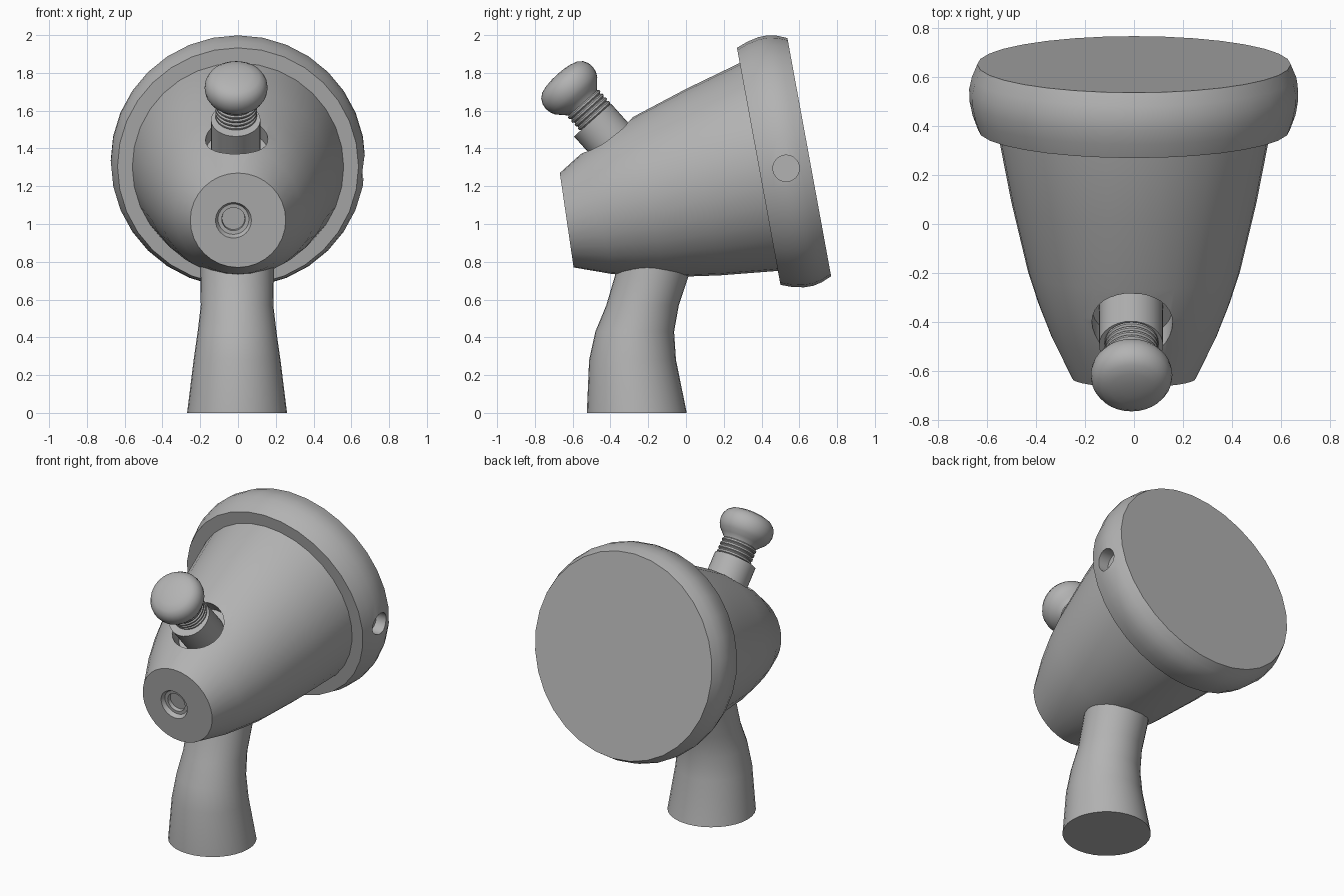
import bpy, bmesh, math
from mathutils import Vector

if "Cube" in bpy.data.objects:
    bpy.data.objects.remove(bpy.data.objects["Cube"])

SEG = 32


def loft(name, rings, x=0.0, seg=SEG):
    """Skin circles, each given by its two opposite side-view points (y, z, y, z)."""
    bm = bmesh.new()
    loops = []
    for ay, az, by, bz in rings:
        c = Vector((x, (ay + by) / 2, (az + bz) / 2))
        v = Vector((0, (ay - by) / 2, (az - bz) / 2))
        u = Vector((v.length, 0, 0))
        loops.append([bm.verts.new(c + u * math.cos(t) + v * math.sin(t))
                      for t in (2 * math.pi * i / seg for i in range(seg))])
    for a, b in zip(loops, loops[1:]):
        for i in range(seg):
            j = (i + 1) % seg
            bm.faces.new((a[i], a[j], b[j], b[i]))
    bm.faces.new(loops[0])
    bm.faces.new(loops[-1])
    bmesh.ops.recalc_face_normals(bm, faces=bm.faces)
    me = bpy.data.meshes.new(name)
    bm.to_mesh(me)
    bm.free()
    ob = bpy.data.objects.new(name, me)
    bpy.context.collection.objects.link(ob)
    return ob


def lathe(name, origin, axis, profile, x=0.0, seg=SEG):
    """Turn a (distance, radius) profile about an axis lying in the side view."""
    (oy, oz), (dy, dz) = origin, axis
    return loft(name, [(oy + s * dy - r * dz, oz + s * dz + r * dy,
                        oy + s * dy + r * dz, oz + s * dz - r * dy)
                       for s, r in profile], x, seg)


def cut(ob, cutter):
    m = ob.modifiers.new("cut", 'BOOLEAN')
    m.operation = 'DIFFERENCE'
    m.solver = 'EXACT'
    m.object = cutter
    bpy.context.view_layer.objects.active = ob
    bpy.ops.object.modifier_apply(modifier=m.name)
    bpy.data.objects.remove(cutter)


MAIN = (math.cos(math.radians(10.4)), math.sin(math.radians(10.4)))
STICK = (-0.667, 0.745)
STICK_O = (-0.49, 1.545)
KNOB_O = (-0.474, 1.56)

# Tapered body, with top and bottom side-view points per ring
body = loft("body", [(-0.668, 1.27, -0.595, 0.77),
                     (-0.53, 1.395, -0.39, 0.735),
                     (-0.40, 1.492, -0.25, 0.725),
                     (-0.27, 1.572, -0.12, 0.718),
                     (0.0, 1.715, 0.18, 0.728),
                     (0.29, 1.855, 0.49, 0.752),
                     (0.33, 1.867, 0.53, 0.757)])
# Recess round the stick and stepped hole in the nose
cut(body, lathe("stick_cutter", STICK_O, STICK, [(-0.22, 0.165), (0.2, 0.165)], -0.007))
cut(body, lathe("nose_cutter", (-0.635, 1.021), MAIN,
                [(-0.06, 0.097), (0.0, 0.097), (0.025, 0.082),
                 (0.026, 0.062), (0.05, 0.06)], -0.024))

# Bulging rim with closed back, and one side hole
rim = lathe("rim", (0.385, 1.305), MAIN,
            [(0, 0.638), (0.06, 0.66), (0.12, 0.673), (0.17, 0.674),
             (0.22, 0.663), (0.272, 0.641)])
bpy.ops.mesh.primitive_cylinder_add(vertices=24, radius=0.07, depth=0.2,
                                    location=(0.69, 0.53, 1.295),
                                    rotation=(0, math.pi / 2, 0))
cut(rim, bpy.context.object)

# Curved pedestal
pedestal = loft("pedestal", [(-0.525, 0, 0.004, 0),
                             (-0.513, 0.28, -0.053, 0.28),
                             (-0.48, 0.43, -0.063, 0.43),
                             (-0.422, 0.57, -0.038, 0.57),
                             (-0.375, 0.73, 0.015, 0.73),
                             (-0.33, 0.9, 0.06, 0.9)], -0.005)

# Stick sleeve, ridged collar and knob
sleeve = lathe("stick_sleeve", STICK_O, STICK, [(-0.24, 0.131), (0.008, 0.131)], -0.012)
ridges = [(0.0, 0.101)]
for i in range(4):
    s = 0.008 + i * 0.026
    ridges += [(s, 0.102), (s + 0.006, 0.110), (s + 0.016, 0.110), (s + 0.022, 0.102)]
collar = lathe("stick_collar", KNOB_O, STICK, ridges, -0.01)
knob = lathe("stick_knob", KNOB_O, STICK,
             [(0.09, 0.098), (0.112, 0.103), (0.135, 0.125), (0.16, 0.149), (0.185, 0.162),
              (0.215, 0.167), (0.245, 0.163), (0.272, 0.149), (0.292, 0.124),
              (0.304, 0.085), (0.310, 0.04), (0.311, 0.008)], -0.01)

# Mid-grey finish on every part
grey = bpy.data.materials.new("mid_grey")
grey.diffuse_color = (0.45, 0.45, 0.45, 1)
grey.use_nodes = True
grey.node_tree.nodes["Principled BSDF"].inputs["Base Color"].default_value = grey.diffuse_color
bpy.ops.object.select_all(action='DESELECT')
for ob in (body, rim, pedestal, sleeve, collar, knob):
    ob.data.materials.clear()
    ob.data.materials.append(grey)
    ob.select_set(True)
bpy.context.view_layer.objects.active = body
bpy.ops.object.shade_smooth_by_angle(angle=math.radians(35))
